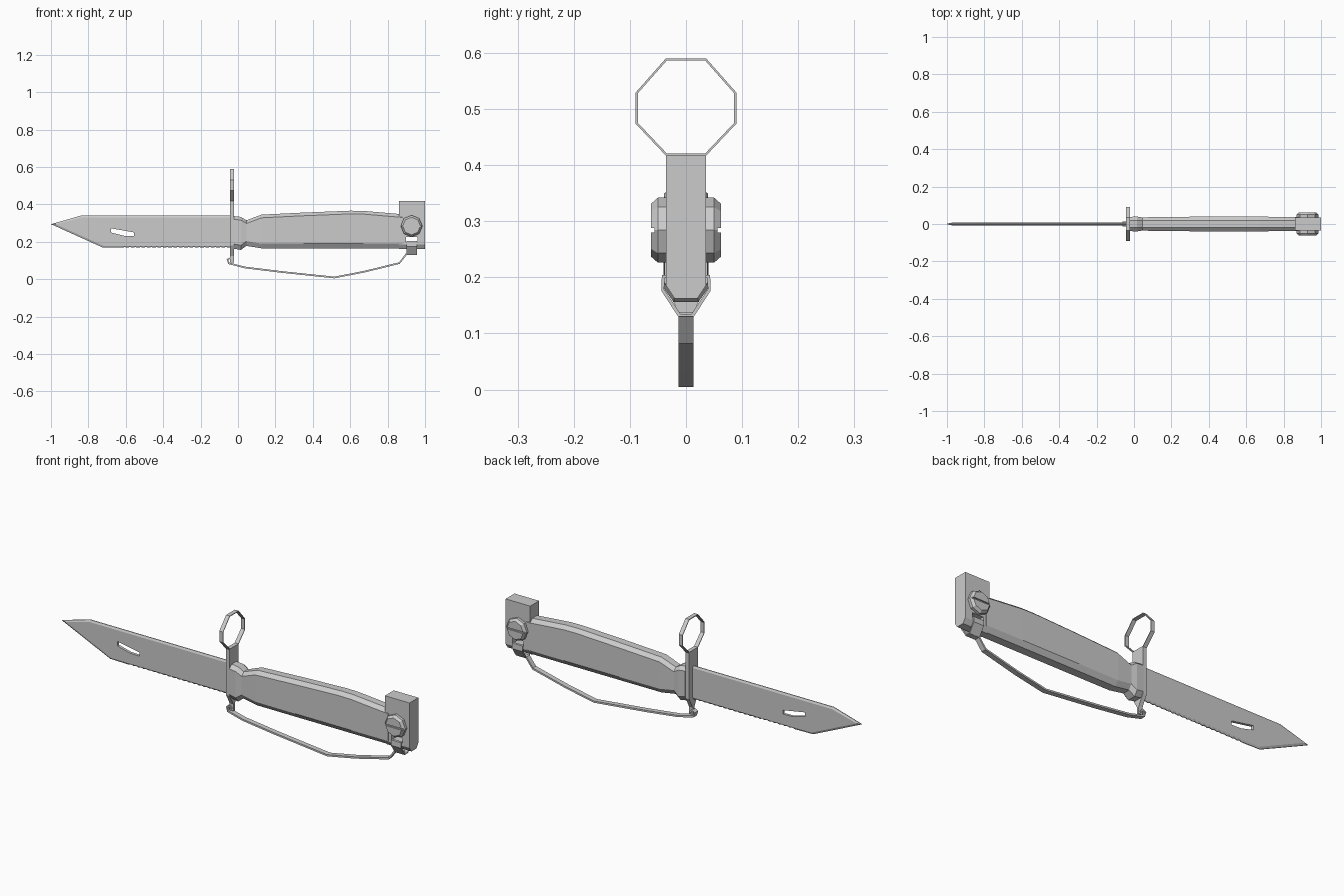
import bpy, bmesh, math

cube = bpy.data.objects.get("Cube")
if cube:
    bpy.data.objects.remove(cube)

steel = bpy.data.materials.new("grey_steel")
steel.use_nodes = True
GREY = (0.6, 0.6, 0.6, 1)
steel.diffuse_color = GREY
steel.node_tree.nodes["Principled BSDF"].inputs["Base Color"].default_value = GREY


def loft(name, rings, closed=False):
    """Join matching rings of points into a solid; closed makes a hoop."""
    bm = bmesh.new()
    loops = [[bm.verts.new(p) for p in ring] for ring in rings]
    pairs = list(zip(loops, loops[1:]))
    if closed:
        pairs.append((loops[-1], loops[0]))
    else:
        bm.faces.new(loops[0])
        bm.faces.new(loops[-1])
    for a, b in pairs:
        for i in range(len(a)):
            j = (i + 1) % len(a)
            bm.faces.new((a[i], a[j], b[j], b[i]))
    bmesh.ops.recalc_face_normals(bm, faces=bm.faces)
    mesh = bpy.data.meshes.new(name)
    bm.to_mesh(mesh)
    bm.free()
    obj = bpy.data.objects.new(name, mesh)
    mesh.materials.append(steel)
    bpy.context.collection.objects.link(obj)
    return obj


def prism_x(name, outline, x0, x1):
    """Extrude a (y, z) outline along x."""
    return loft(name, [[(x, y, z) for y, z in outline] for x in (x0, x1)])


def prism_y(name, outline, y0, y1):
    """Extrude an (x, z) outline along y."""
    return loft(name, [[(x, y, z) for x, z in outline] for y in (y0, y1)])


def box_outline(x0, x1, z0, z1):
    return [(x0, z0), (x1, z0), (x1, z1), (x0, z1)]


def cut(target, cutter):
    mod = target.modifiers.new("cut", "BOOLEAN")
    mod.operation = "DIFFERENCE"
    mod.solver = "EXACT"
    mod.object = cutter
    bpy.context.view_layer.objects.active = target
    bpy.ops.object.modifier_apply(modifier=mod.name)
    bpy.data.objects.remove(cutter)


def mirrored(half):
    """Complete a half outline of (y, z) points on the other side of y = 0."""
    return half + [(-y, z) for y, z in reversed(half)]


# Blade: ground outline, fine teeth along the lower edge
TEETH = 40
teeth_x = [-0.62 + 0.57 * i / TEETH for i in range(TEETH + 1)]
edge = [(-0.03, 0.172), (-0.03, 0.34), (-0.84, 0.34), (-1.0, 0.294), (-0.725, 0.17)]
edge += [(x, 0.168 + 0.004 * (i % 2)) for i, x in enumerate(teeth_x)]
face = [(-0.03, 0.178), (-0.03, 0.33), (-0.835, 0.33), (-0.975, 0.294), (-0.718, 0.178)]
face += [(x, 0.178) for x in teeth_x]
blade = loft("blade", [[(x, y, z) for x, z in pts] for pts, y in
                       ((face, -0.007), (edge, -0.002), (edge, 0.002), (face, 0.007))])
cut(blade, prism_y("slot_cutter", [(-0.68, 0.272), (-0.555, 0.25), (-0.555, 0.23),
                                   (-0.61, 0.232), (-0.68, 0.25)], -0.1, 0.1))

# Cross guard plate with tapered foot
prism_x("cross_guard", mirrored([(0.036, 0.419), (0.036, 0.18), (0.022, 0.155), (0.006, 0.125),
                                 (0.006, 0.09)]), -0.043, -0.022)

# Muzzle ring
ring = [(0.036, 0.59), (0.09, 0.529), (0.09, 0.474), (0.036, 0.417)]
ring = mirrored(ring)
MID = 0.5035
loft("muzzle_ring", [[(x, y * s, MID + (z - MID) * s) for x, s in
                      ((-0.043, 1), (-0.022, 1), (-0.022, 0.955), (-0.043, 0.955))]
                     for y, z in ring], closed=True)


# Grip: eight-sided sections along x, with flared collar
def grip_section(x, top, low, w):
    half = [(w * 0.5, top), (w, top - 0.017), (w, low + 0.025), (w * 0.55, low)]
    return [(x, y, z) for y, z in mirrored(half)]


loft("collar", [grip_section(*s) for s in ((-0.022, 0.337, 0.163, 0.038), (0.015, 0.333, 0.156, 0.04),
                                           (0.045, 0.315, 0.178, 0.035))])
loft("grip", [grip_section(*s) for s in (
    (0.045, 0.315, 0.178, 0.035), (0.125, 0.345, 0.165, 0.038), (0.35, 0.356, 0.165, 0.039),
    (0.6, 0.366, 0.165, 0.039), (0.67, 0.365, 0.165, 0.039), (0.88, 0.347, 0.165, 0.038))])

# Pommel block with chamfered underside and cross hole
pommel = prism_x("pommel", mirrored([(0.036, 0.417), (0.036, 0.186), (0.02, 0.162)]), 0.86, 1.0)
cut(pommel, prism_y("hole_cutter", box_outline(0.897, 0.96, 0.2, 0.226), -0.1, 0.1))

# Slotted bolt heads on both sides
for side, label in ((-1, "right"), (1, "left")):
    rings = []
    for y, r in ((0.03, 0.058), (0.05, 0.058), (0.0625, 0.047)):
        rings.append([(0.928 + r * math.cos(i * math.pi / 4), side * y,
                       0.284 + r * math.sin(i * math.pi / 4)) for i in range(8)])
    bolt = loft("bolt_" + label, rings)
    ends = sorted((side * 0.056, side * 0.1))
    cut(bolt, prism_y("slot_cutter", box_outline(0.85, 1.0, 0.28, 0.288), *ends))

# Strap hooked through the pommel hole and wrapped below it
outer = [(0.03, 0.204), (0.043, 0.204), (0.044, 0.176), (0.014, 0.13)]
inner = [(0.03, 0.199), (0.038, 0.199), (0.039, 0.179), (0.009, 0.134)]
strap = mirrored(outer) + list(reversed(mirrored(inner)))
prism_x("pommel_strap", strap, 0.9, 0.957)

# Wire bow: flat ribbon swept from strap to guard foot
path = [(0.94, 0.134), (0.9, 0.134), (0.863, 0.086), (0.675, 0.04), (0.515, 0.009), (0.22, 0.04),
        (0.035, 0.063), (-0.05, 0.085), (-0.056, 0.105), (-0.04, 0.113), (-0.03, 0.1)]
rings = []
for i, (x, z) in enumerate(path):
    (ax, az), (bx, bz) = path[max(i - 1, 0)], path[min(i + 1, len(path) - 1)]
    length = math.hypot(bx - ax, bz - az)
    nx, nz = -(bz - az) / length * 0.0045, (bx - ax) / length * 0.0045
    rings.append([(x + s * nx, y, z + s * nz) for s, y in
                  ((1, -0.013), (1, 0.013), (-1, 0.013), (-1, -0.013))])
loft("knuckle_bow", rings)
